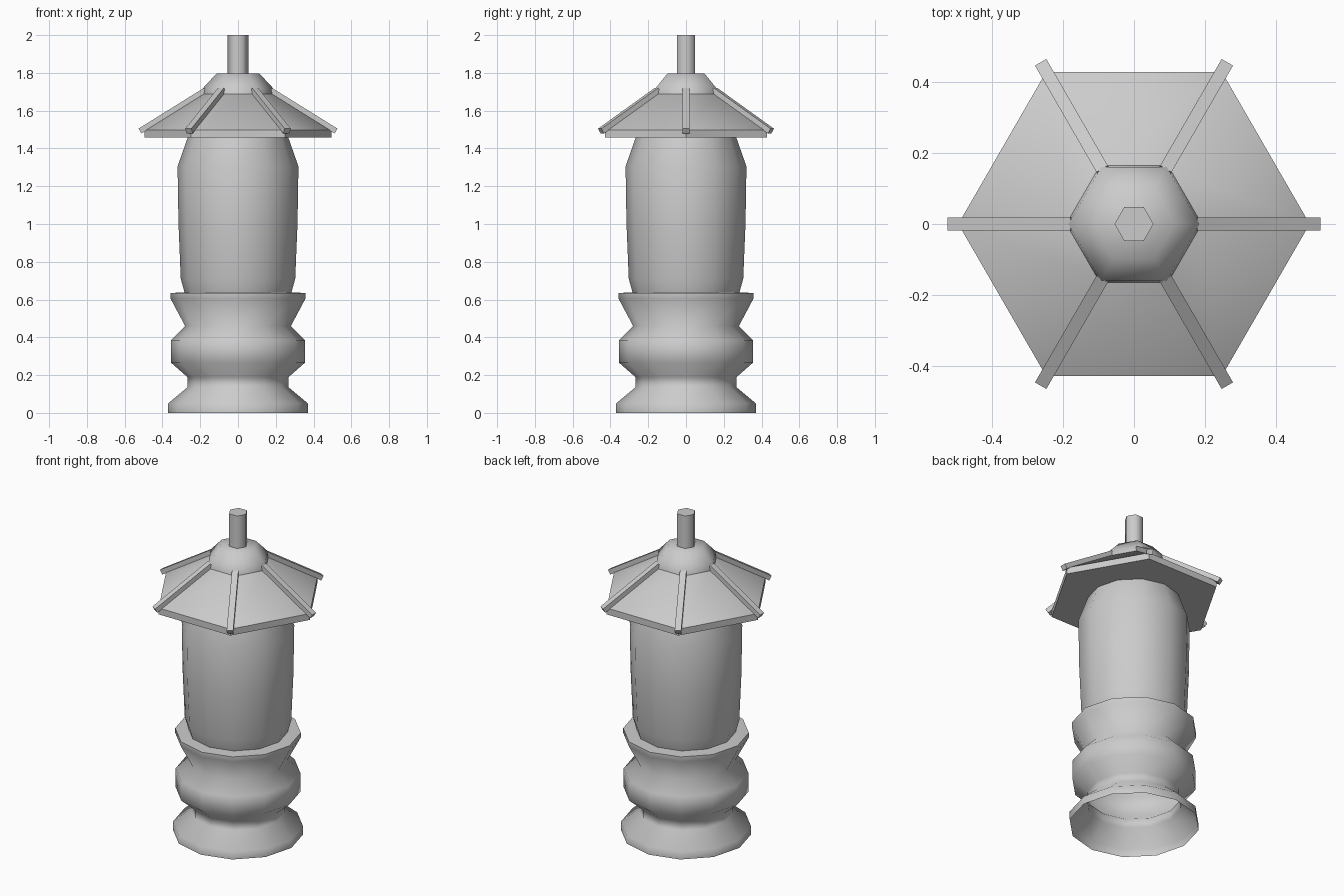
import bpy
import bmesh
import math
from mathutils import Matrix, Vector

cube = bpy.data.objects.get("Cube")
if cube:
    bpy.data.objects.remove(cube, do_unlink=True)

stone = bpy.data.materials.new("grey_stone")
stone.use_nodes = True
GREY = (0.6, 0.6, 0.6, 1.0)
stone.diffuse_color = GREY
stone.node_tree.nodes["Principled BSDF"].inputs["Base Color"].default_value = GREY


def finish(name, bm, smooth_angle):
    """Turn a bmesh into a shaded object; angle 0 leaves it flat."""
    mesh = bpy.data.meshes.new(name)
    bm.to_mesh(mesh)
    bm.free()
    mesh.materials.append(stone)
    obj = bpy.data.objects.new(name, mesh)
    bpy.context.collection.objects.link(obj)
    if smooth_angle:
        bpy.ops.object.select_all(action="DESELECT")
        obj.select_set(True)
        bpy.context.view_layer.objects.active = obj
        bpy.ops.object.shade_smooth_by_angle(angle=math.radians(smooth_angle))
    return obj


def lathe(name, profile, sides, smooth_angle, bottom=False, top=False):
    """Spin (radius, height) points, listed upwards, into a faceted shell."""
    bm = bmesh.new()
    rings = []
    for r, z in profile:
        rings.append([bm.verts.new((r * math.cos(math.tau * i / sides),
                                    r * math.sin(math.tau * i / sides), z))
                      for i in range(sides)])
    for low, high in zip(rings, rings[1:]):
        for i in range(sides):
            j = (i + 1) % sides
            bm.faces.new((low[i], low[j], high[j], high[i]))
    if bottom:
        bm.faces.new(rings[0][::-1])
    if top:
        bm.faces.new(rings[-1])
    return finish(name, bm, smooth_angle)


# Hollow turned pedestal, open underneath
lathe("pedestal", [(0.37, 0), (0.37, 0.05), (0.268, 0.135), (0.268, 0.19),
                   (0.354, 0.265), (0.354, 0.385), (0.28, 0.46),
                   (0.357, 0.605), (0.357, 0.635), (0.283, 0.638)], 12, 80)

# Tall lantern body
lathe("body", [(0.283, 0.638), (0.303, 0.71), (0.315, 1.0),
               (0.32, 1.305), (0.262, 1.47)], 12, 60)

# Six-sided roof, its cap and the finial
lathe("roof", [(0.496, 1.458), (0.496, 1.498), (0.18, 1.695)], 6, 40,
      bottom=True, top=True)
lathe("roof_cap", [(0.192, 1.685), (0.185, 1.72), (0.113, 1.797)], 6, 65,
      bottom=True, top=True)
lathe("finial", [(0.055, 1.79), (0.055, 2.0)], 6, 65, bottom=True, top=True)

# Ribs lying along the roof ridges
INNER, OUTER = Vector((0.172, 0, 1.708)), Vector((0.519, 0, 1.492))
along = OUTER - INNER
pitch = math.atan2(-along.z, along.x)
for k in range(6):
    bm = bmesh.new()
    place = (Matrix.Rotation(k * math.pi / 3, 4, "Z")
             @ Matrix.Translation((INNER + OUTER) / 2)
             @ Matrix.Rotation(pitch, 4, "Y")
             @ Matrix.Diagonal((along.length, 0.037, 0.03, 1)))
    bmesh.ops.create_cube(bm, size=1, matrix=place)
    finish(f"roof_rib_{k + 1}", bm, 0)
